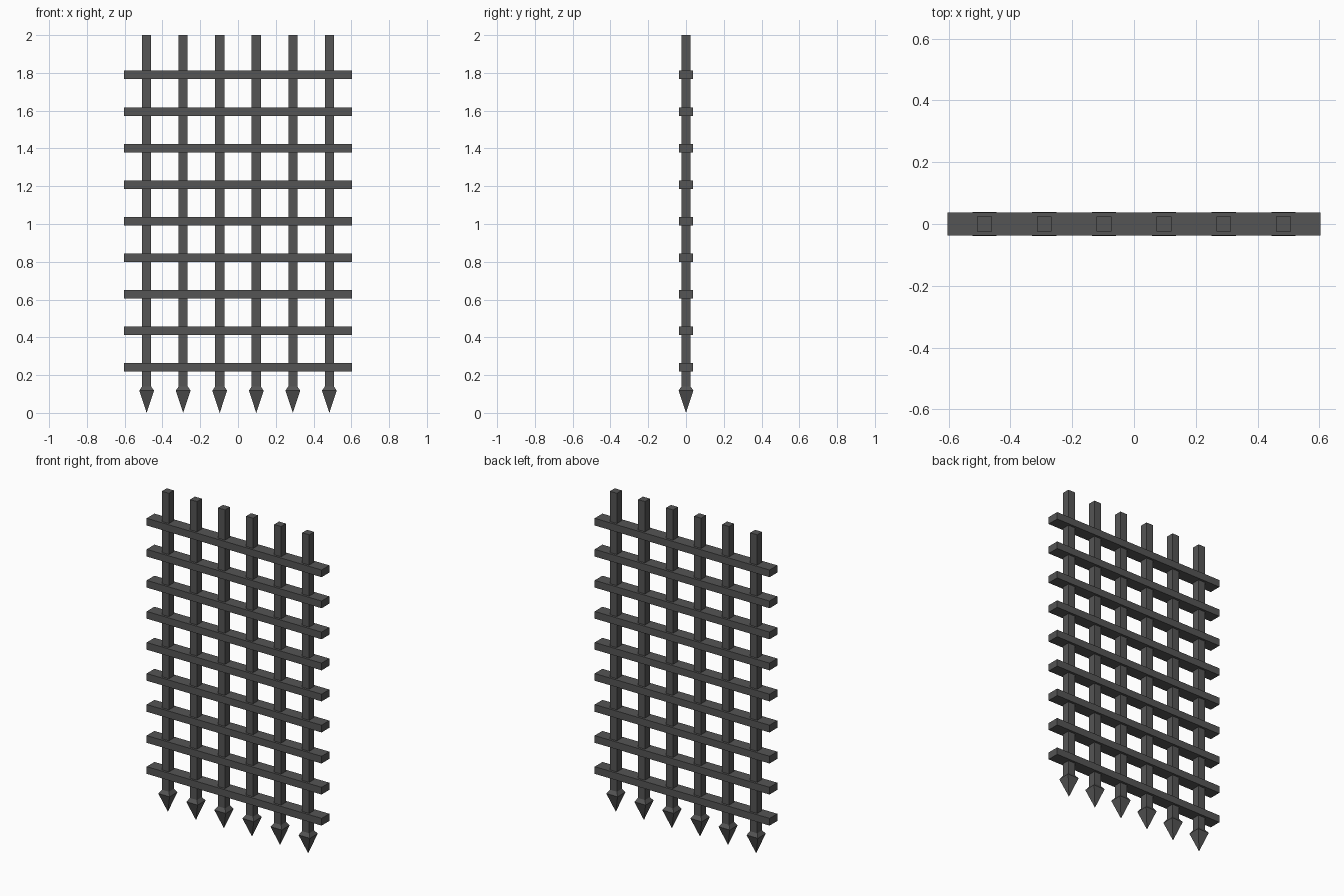
import bpy, bmesh

if "Cube" in bpy.data.objects:
    bpy.data.objects.remove(bpy.data.objects["Cube"])

iron = bpy.data.materials.new("dark_iron")
iron.diffuse_color = (0.09, 0.09, 0.09, 1)
iron.use_nodes = True
iron.node_tree.nodes["Principled BSDF"].inputs["Base Color"].default_value = iron.diffuse_color


def finish(name, bm, loc):
    bmesh.ops.recalc_face_normals(bm, faces=bm.faces)
    mesh = bpy.data.meshes.new(name)
    bm.to_mesh(mesh)
    bm.free()
    mesh.materials.append(iron)
    obj = bpy.data.objects.new(name, mesh)
    obj.location = loc
    bpy.context.collection.objects.link(obj)


def box(name, size, loc):
    bm = bmesh.new()
    bmesh.ops.create_cube(bm, size=1)
    bmesh.ops.scale(bm, vec=size, verts=bm.verts)
    finish(name, bm, loc)


def spike(name, x):
    # four-sided point, with a short sloped shoulder up to the bar
    bm = bmesh.new()
    rings = [[bm.verts.new((sx * h, sy * h, z))
              for sx, sy in ((-1, -1), (1, -1), (1, 1), (-1, 1))]
             for h, z in ((0.039, 0.118), (0.024, 0.14))]
    apex = bm.verts.new((0, 0, 0))
    low, top = rings
    for i in range(4):
        j = (i + 1) % 4
        bm.faces.new((apex, low[j], low[i]))
        bm.faces.new((low[i], low[j], top[j], top[i]))
    bm.faces.new(top)
    finish(name, bm, (x, 0, 0))


STEP = 0.1935

# Upright bars with spiked feet
for i in range(6):
    x = (i - 2.5) * STEP
    box(f"upright_bar_{i + 1}", (0.048, 0.048, 1.865), (x, 0, 2 - 1.865 / 2))
    spike(f"spike_{i + 1}", x)

# Horizontal crossbars
for i in range(9):
    box(f"crossbar_{i + 1}", (1.206, 0.076, 0.045), (0, 0, 0.241 + i * STEP))
